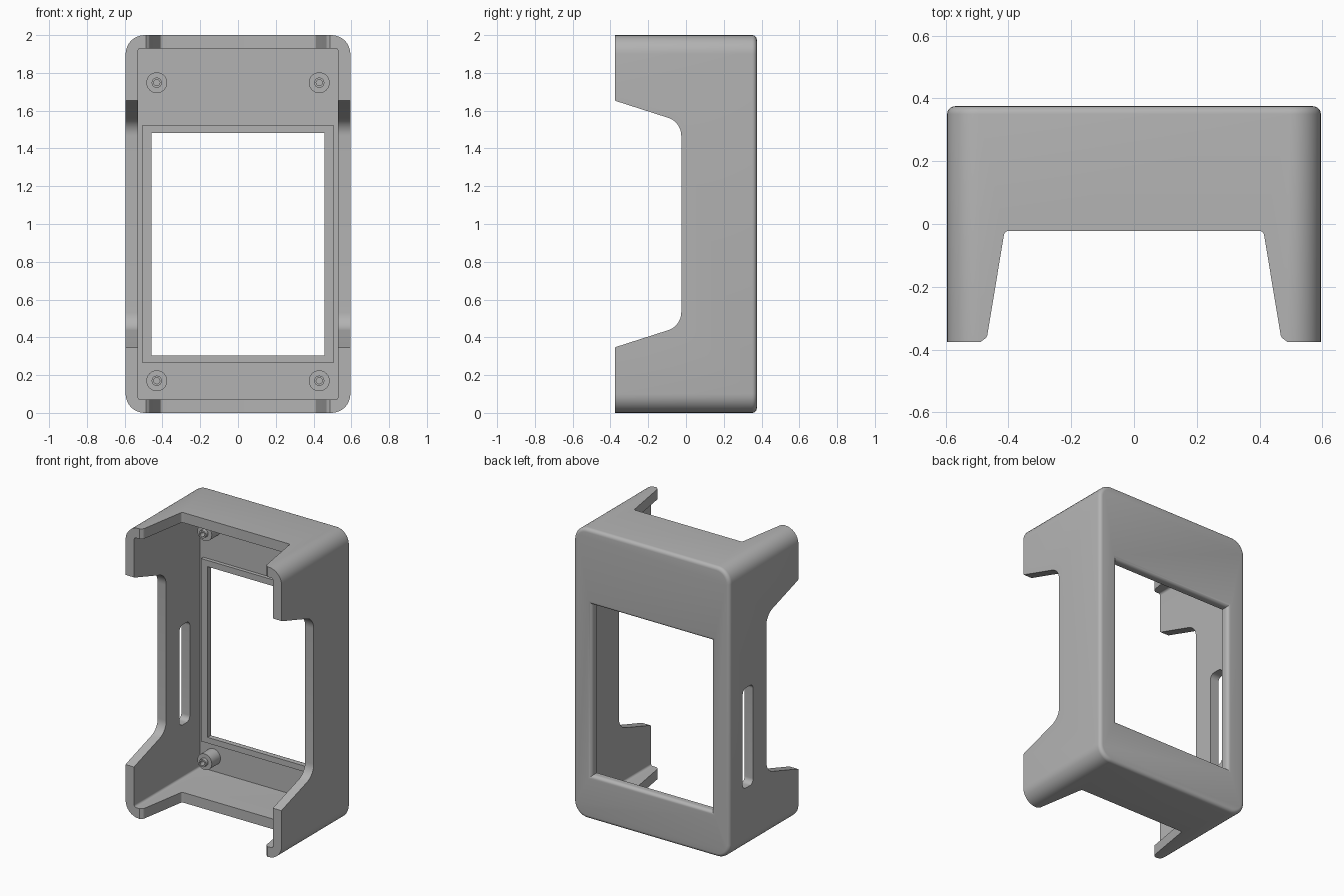
import bpy, bmesh, math
from mathutils import Vector

if "Cube" in bpy.data.objects:
    bpy.data.objects.remove(bpy.data.objects["Cube"], do_unlink=True)

grey = bpy.data.materials.new("plain_grey")
grey.use_nodes = True
COLOUR = (0.45, 0.45, 0.45, 1)
grey.diffuse_color = COLOUR
grey.node_tree.nodes["Principled BSDF"].inputs["Base Color"].default_value = COLOUR


def rounded(corners, steps=8):
    """Closed 2D outline from (u, v, radius) corners, with arcs at the corners."""
    out = []
    for i, (u, v, r) in enumerate(corners):
        p = Vector((u, v))
        if r <= 0:
            out.append(p)
            continue
        d1 = (Vector(corners[i - 1][:2]) - p).normalized()
        d2 = (Vector(corners[(i + 1) % len(corners)][:2]) - p).normalized()
        half = math.acos(max(-1, min(1, d1.dot(d2)))) / 2
        centre = p + (d1 + d2).normalized() * r / math.sin(half)
        a = math.atan2(*reversed(p + d1 * r / math.tan(half) - centre))
        b = math.atan2(*reversed(p + d2 * r / math.tan(half) - centre))
        sweep = (b - a + math.pi) % (2 * math.pi) - math.pi
        for k in range(steps + 1):
            t = a + sweep * k / steps
            out.append(centre + r * Vector((math.cos(t), math.sin(t))))
    return out


def rect(u0, u1, v0, v1, r=0):
    return rounded([(u0, v0, r), (u1, v0, r), (u1, v1, r), (u0, v1, r)])


def circle(u, v, r, n=32):
    return [Vector((u + r * math.cos(2 * math.pi * k / n),
                    v + r * math.sin(2 * math.pi * k / n))) for k in range(n)]


def loft(name, sections, axis="y"):
    """Capped solid through (outline, position along axis) sections."""
    bm = bmesh.new()
    place = {"x": lambda p, w: (w, p.x, p.y),
             "y": lambda p, w: (p.x, w, p.y),
             "z": lambda p, w: (p.x, p.y, w)}[axis]
    rings = [[bm.verts.new(place(p, w)) for p in pts] for pts, w in sections]
    for r0, r1 in zip(rings, rings[1:]):
        n = len(r0)
        for i in range(n):
            bm.faces.new((r0[i], r0[(i + 1) % n], r1[(i + 1) % n], r1[i]))
    bm.faces.new(rings[0])
    bm.faces.new(rings[-1])
    bmesh.ops.recalc_face_normals(bm, faces=bm.faces)
    mesh = bpy.data.meshes.new(name)
    bm.to_mesh(mesh)
    bm.free()
    mesh.materials.append(grey)
    obj = bpy.data.objects.new(name, mesh)
    bpy.context.collection.objects.link(obj)
    return obj


def activate(obj):
    bpy.ops.object.select_all(action="DESELECT")
    obj.select_set(True)
    bpy.context.view_layer.objects.active = obj


def cut(targets, cutter):
    cutter.hide_render = True
    for obj in targets:
        activate(obj)
        mod = obj.modifiers.new("cut", "BOOLEAN")
        mod.operation, mod.solver, mod.object = "DIFFERENCE", "EXACT", cutter
        bpy.ops.object.modifier_apply(modifier=mod.name)
    bpy.data.objects.remove(cutter, do_unlink=True)


# Housing: rounded box with a softened back edge
W, D, H, R, SOFT = 0.595, 0.375, 2.0, 0.1, 0.025
arc = [math.pi / 2 * k / 5 for k in range(6)]
sections = [(rect(-W, W, 0, H, R), -D)]
for a in arc:
    s = SOFT * (1 - math.cos(a))
    sections.append((rect(-W + s, W - s, s, H - s, R - s), D - SOFT + SOFT * math.sin(a)))
housing = loft("housing", sections)

# Hollow inside, open at the front
FLOOR = 0.345
cut([housing], loft("cavity", [(rect(-0.53, 0.53, 0.07, 1.93, 0.015), -0.6),
                               (rect(-0.53, 0.53, 0.07, 1.93, 0.015), FLOOR)]))

# Raised lip round the window
lip_outline = rect(-0.505, 0.505, 0.265, 1.525)
lip = loft("window_lip", [(lip_outline, 0.32), (lip_outline, FLOOR + 0.001)])

# Window, with rounded outer edges
sections = [(rect(-0.457, 0.457, 0.305, 1.482), 0.2)]
for a in arc:
    s = SOFT * (1 - math.cos(a))
    sections.append((rect(-0.457 - s, 0.457 + s, 0.305 - s, 1.482 + s),
                     D - SOFT + SOFT * math.sin(a)))
sections.append((sections[-1][0], 0.5))
cut([housing, lip], loft("window", sections))

# Large notch through both side walls
upper = [(-0.5, 1.72, 0), (-0.368, 1.65, 0.015), (-0.025, 1.54, 0.1)]
lower = [(y, 2 - z, r) for y, z, r in reversed(upper)]
outline = rounded(upper + lower)
cut([housing], loft("side_notch", [(outline, -1), (outline, 1)], "x"))

# Tapered notch through top and bottom walls
left = [(0.52, -0.4, 0), (0.468, -0.36, 0.02), (0.412, -0.022, 0.015)]
right = [(-x, y, r) for x, y, r in reversed(left)]
outline = rounded(left + right)
cut([housing], loft("end_notch", [(outline, -0.5), (outline, 2.5)], "z"))

# Slot in the right wall
outline = rect(0.118, 0.232, 0.435, 1.125, 0.035)
cut([housing], loft("slot", [(outline, -0.8), (outline, -0.5)], "x"))

# Screw posts with a hollow tip
parts = [housing, lip]
profile = [(0.055, 0.35), (0.055, 0.25), (0.027, 0.25),
           (0.027, 0.225), (0.016, 0.225), (0.016, 0.26)]
for level, z in (("lower", 0.17), ("upper", 1.748)):
    for side, x in (("left", 0.43), ("right", -0.43)):
        parts.append(loft(f"{level}_{side}_post",
                          [(circle(x, z, r), y) for r, y in profile]))

for obj in parts:
    activate(obj)
    bpy.ops.object.shade_smooth_by_angle(angle=math.radians(30))
